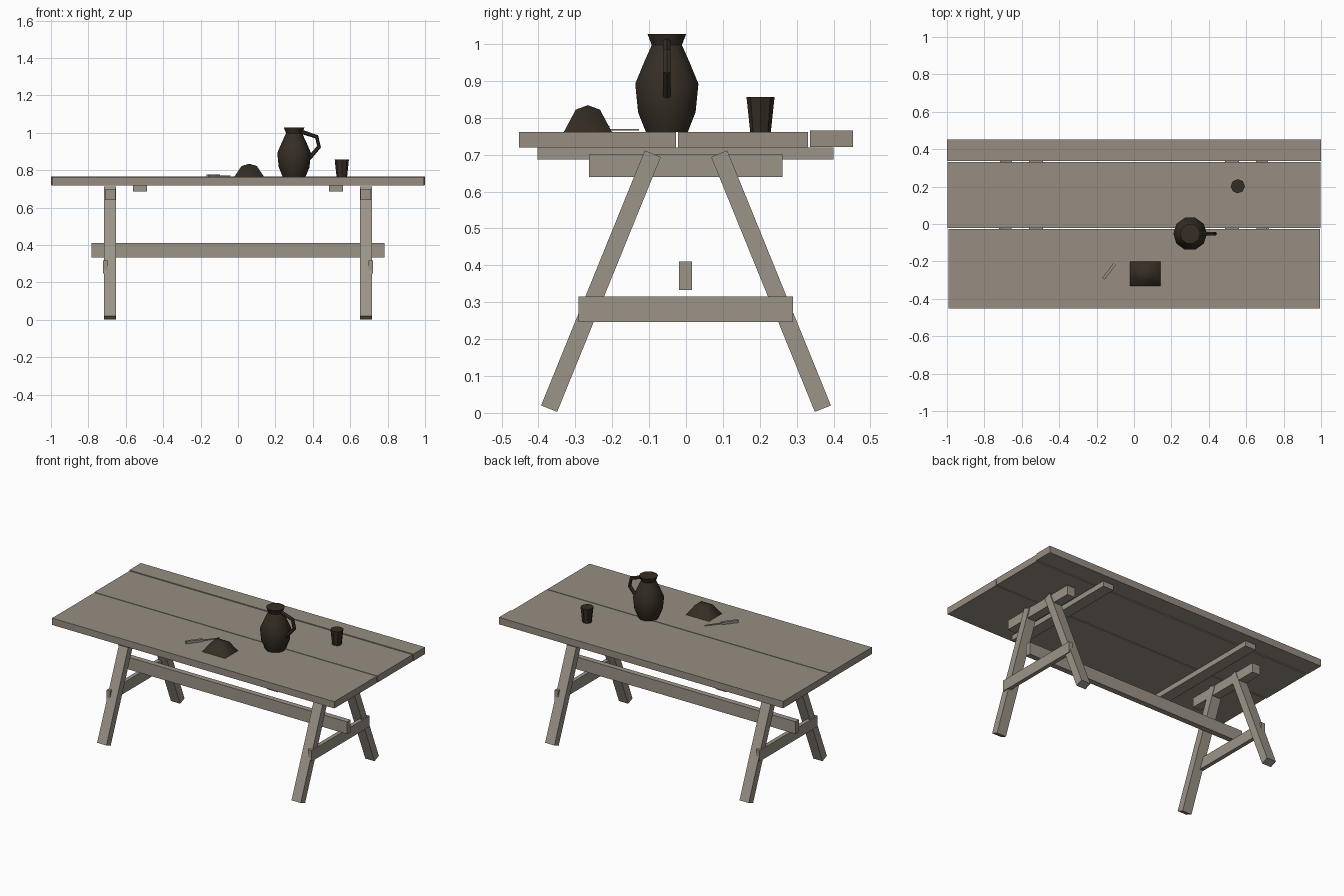
import bpy, bmesh, math
from mathutils import Vector, Matrix

if "Cube" in bpy.data.objects:
    bpy.data.objects.remove(bpy.data.objects["Cube"])


def mat(name, col):
    m = bpy.data.materials.new(name)
    m.diffuse_color = (*col, 1)
    m.use_nodes = True
    m.node_tree.nodes["Principled BSDF"].inputs["Base Color"].default_value = m.diffuse_color
    return m


WOOD = mat("weathered wood", (0.31, 0.268, 0.225))
FRAME = mat("frame wood", (0.33, 0.295, 0.245))
DARK = mat("dark clay", (0.036, 0.027, 0.018))


def finish(name, bm, material, smooth=None):
    bmesh.ops.recalc_face_normals(bm, faces=bm.faces)
    me = bpy.data.meshes.new(name)
    bm.to_mesh(me)
    bm.free()
    ob = bpy.data.objects.new(name, me)
    bpy.context.collection.objects.link(ob)
    me.materials.append(material)
    if smooth:
        bpy.ops.object.select_all(action='DESELECT')
        ob.select_set(True)
        bpy.context.view_layer.objects.active = ob
        bpy.ops.object.shade_smooth_by_angle(angle=math.radians(smooth))
    return ob


def box(name, x, y, z, material, matrix=None):
    """Box from (min, max) ranges, optionally transformed."""
    bm = bmesh.new()
    bmesh.ops.create_cube(bm, size=1)
    for v in bm.verts:
        v.co = Vector([(r[0] + r[1]) / 2 + c * (r[1] - r[0]) for c, r in zip(v.co, (x, y, z))])
    if matrix:
        bm.transform(matrix)
    return finish(name, bm, material)


def skin(name, rings, material, smooth=None):
    """Bridge a list of equal-sized point rings and cap both ends."""
    bm = bmesh.new()
    vs = [[bm.verts.new(p) for p in r] for r in rings]
    n = len(vs[0])
    for a, b in zip(vs, vs[1:]):
        for i in range(n):
            j = (i + 1) % n
            bm.faces.new((a[i], a[j], b[j], b[i]))
    bm.faces.new(vs[0])
    bm.faces.new(vs[-1])
    return finish(name, bm, material, smooth)


def lathe(name, cx, cy, profile, n, material, smooth=None):
    rings = [[(cx + r * math.cos(math.tau * i / n), cy + r * math.sin(math.tau * i / n), z)
              for i in range(n)] for r, z in profile]
    return skin(name, rings, material, smooth)


# Table top planks
box("front_plank", (-0.992, 0.995), (-0.452, -0.027), (0.719, 0.762), WOOD)
box("middle_plank", (-0.996, 0.996), (-0.022, 0.331), (0.719, 0.762), WOOD)
box("back_plank", (-1.0, 1.0), (0.336, 0.452), (0.721, 0.765), WOOD)

# Trestles, mirrored left and right
for s, side in ((-1, "left"), (1, "right")):
    def xr(a, b):
        return tuple(sorted((s * a, s * b)))
    box(side + "_batten", xr(0.487, 0.562), (-0.403, 0.4), (0.687, 0.72), FRAME)
    box(side + "_top_beam", xr(0.654, 0.71), (-0.263, 0.261), (0.64, 0.7), FRAME)
    box(side + "_cross_rail", xr(0.697, 0.722), (-0.292, 0.29), (0.247, 0.316), FRAME)
    for t, end in ((-1, "front"), (1, "back")):
        lo, hi = Vector((0, t * 0.371, 0.0115)), Vector((0, t * 0.09, 0.7025))
        d = hi - lo
        h = d.length / 2
        tilt = math.atan2(-d.y, d.z)
        m = Matrix.Translation((lo + hi) / 2 + Vector((s * 0.684, 0, 0))) @ Matrix.Rotation(tilt, 4, 'X')
        box(f"{side}_{end}_leg", (-0.0325, 0.0325), (-0.0235, 0.0235), (-h, h), FRAME, m)

# Long stretcher
box("stretcher", (-0.782, 0.782), (-0.019, 0.016), (0.333, 0.411), FRAME)

# Jug with handle
JX, JY = 0.3, -0.052
lathe("jug", JX, JY, [(0.06, 0.762), (0.082, 0.815), (0.09, 0.892), (0.065, 0.95),
                      (0.043, 0.997), (0.055, 1.027)], 10, DARK, 35)
path = [(0.34, 1.005), (0.421, 0.978), (0.433, 0.925), (0.378, 0.86)]
rings = []
for i, (x, z) in enumerate(path):
    a, b = path[max(i - 1, 0)], path[min(i + 1, 3)]
    d = Vector((b[0] - a[0], 0, b[1] - a[1])).normalized()
    side = Vector((-d.z, 0, d.x))
    rings.append([Vector((x, JY, z)) + side * 0.011 * math.cos(k * math.pi / 3)
                  + Vector((0, 0.012 * math.sin(k * math.pi / 3), 0)) for k in range(6)])
skin("jug_handle", rings, DARK, 40)

# Cup
lathe("cup", 0.555, 0.202, [(0.028, 0.762), (0.038, 0.856)], 8, DARK)

# Bread loaf: rectangular dome
bm = bmesh.new()
lv = [[bm.verts.new((0.06 + sx * w, -0.266 + sy * w * 0.8, z))
       for sx, sy in ((-1, -1), (1, -1), (1, 1), (-1, 1))]
      for w, z in ((0.081, 0.762), (0.041, 0.822))]
tip = bm.verts.new((0.06, -0.266, 0.834))
bm.faces.new(lv[0])
for i in range(4):
    j = (i + 1) % 4
    bm.faces.new((lv[0][i], lv[0][j], lv[1][j], lv[1][i]))
    bm.faces.new((lv[1][i], lv[1][j], tip))
finish("bread", bm, DARK, 80)

# Knife lying on the table
km = Matrix.Translation((-0.163, -0.292, 0)) @ Matrix.Rotation(math.atan2(0.16, 0.123), 4, 'Z')
box("knife_handle", (0, 0.1), (-0.008, 0.008), (0.762, 0.777), WOOD, km)
skin("knife_blade", [[km @ Vector((x, y, z)) for x, y in
                      ((0.1, -0.007), (0.185, -0.005), (0.205, 0.003), (0.1, 0.005))]
                     for z in (0.766, 0.77)], WOOD)
